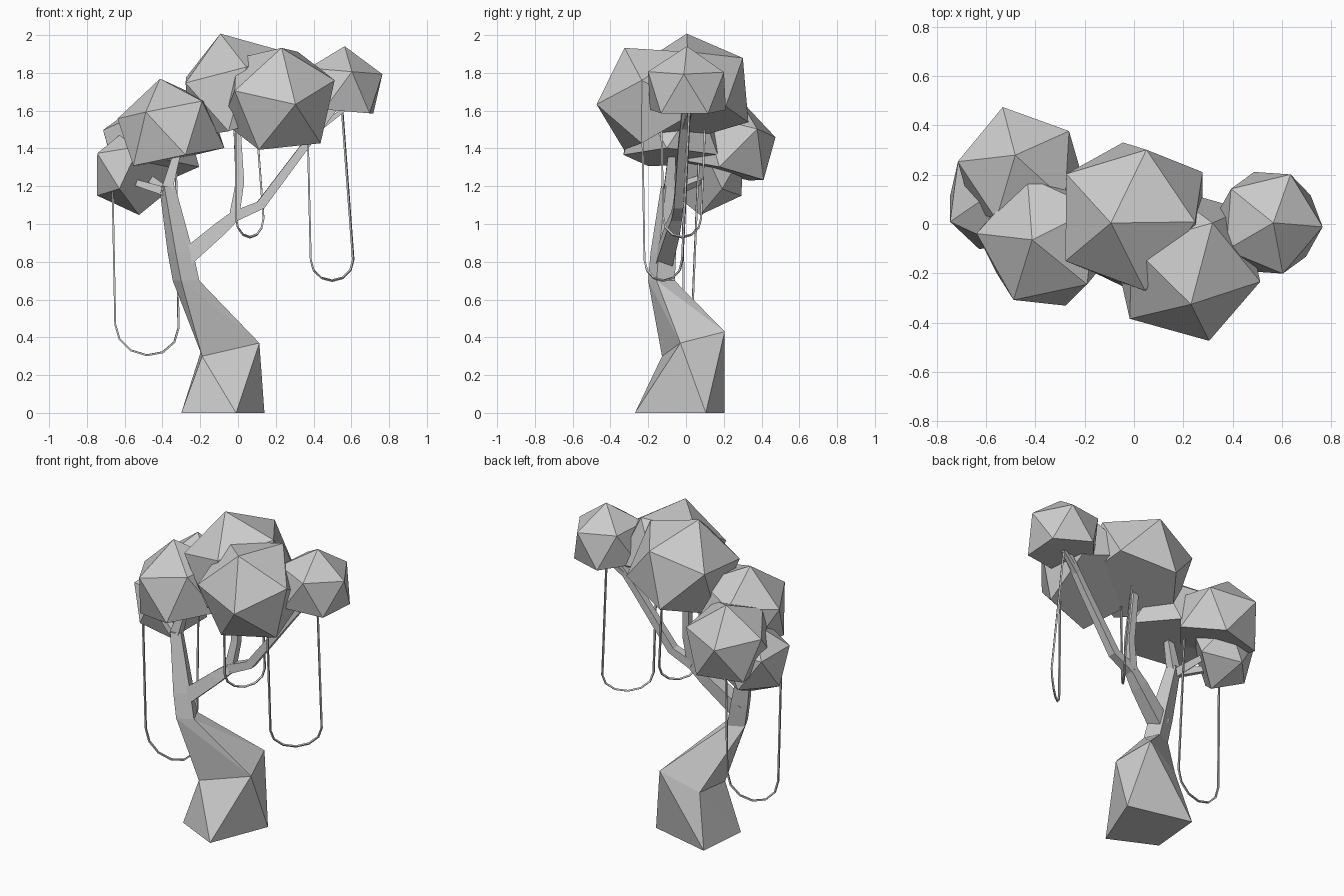
import bpy
import bmesh
from math import cos, sin, pi, radians
from mathutils import Vector, Matrix

default_cube = bpy.data.objects.get("Cube")
if default_cube:
    bpy.data.objects.remove(default_cube, do_unlink=True)

# One flat grey for the whole tree
GREY = (0.6, 0.6, 0.6, 1)
grey = bpy.data.materials.new("plain_grey")
grey.use_nodes = True
grey.diffuse_color = GREY
shader = next(n for n in grey.node_tree.nodes if n.type == 'BSDF_PRINCIPLED')
shader.inputs["Base Color"].default_value = GREY


def finish(name, bm):
    """Turn a bmesh into a flat shaded object."""
    bmesh.ops.recalc_face_normals(bm, faces=bm.faces[:])
    mesh = bpy.data.meshes.new(name)
    bm.to_mesh(mesh)
    bm.free()
    mesh.materials.append(grey)
    obj = bpy.data.objects.new(name, mesh)
    bpy.context.collection.objects.link(obj)
    return obj


def loft(name, rings):
    """Bridge rings of equal point count with triangles and cap both ends."""
    bm = bmesh.new()
    loops = [[bm.verts.new(point) for point in ring] for ring in rings]
    for low, high in zip(loops, loops[1:]):
        count = len(low)
        for i in range(count):
            j = (i + 1) % count
            bm.faces.new((low[i], low[j], high[i]))
            bm.faces.new((low[j], high[j], high[i]))
    bm.faces.new(loops[0][::-1])
    bm.faces.new(loops[-1])
    return finish(name, bm)


def tube(name, points, start_radius, end_radius, sides=4):
    """Sweep a tapering polygon along a path without twisting."""
    points = [Vector(p) for p in points]
    last = len(points) - 1
    side = Vector((0, 1, 0))
    rings = []
    for i, centre in enumerate(points):
        along = (points[min(i + 1, last)] - points[max(i - 1, 0)]).normalized()
        side = (side - along * side.dot(along)).normalized()
        other = along.cross(side)
        radius = start_radius + (end_radius - start_radius) * i / last
        angles = [2 * pi * (k + 0.5) / sides for k in range(sides)]
        rings.append([centre + (side * cos(a) + other * sin(a)) * radius for a in angles])
    return loft(name, rings)


def frame(first, second):
    """Orthonormal axes built from two directions."""
    x = first.normalized()
    z = x.cross(second).normalized()
    return Matrix((x, z.cross(x), z)).transposed()


def clump(name, centre, crown, shoulder, radius):
    """Icosahedron with its crown and one neighbour aimed, flat opposite the crown."""
    bm = bmesh.new()
    bmesh.ops.create_icosphere(bm, subdivisions=1, radius=radius)
    top = max(bm.verts, key=lambda v: v.co.z)
    bottom = min(bm.verts, key=lambda v: v.co.z)
    neighbour = top.link_edges[0].other_vert(top)
    turn = frame(Vector(crown), Vector(shoulder)) @ frame(top.co, neighbour.co).transposed()
    bmesh.ops.dissolve_verts(bm, verts=[bottom])
    bmesh.ops.transform(bm, matrix=Matrix.Translation(centre) @ turn.to_4x4(), verts=bm.verts[:])
    return finish(name, bm)


def vine(name, start, start_bend, end_bend, end, depth):
    """Hanging loop: two drops joined by a rounded bottom of the given depth."""
    start_bend, end_bend = Vector(start_bend), Vector(end_bend)
    path = [start]
    steps = 6
    for i in range(steps + 1):
        angle = pi * i / steps
        point = start_bend.lerp(end_bend, (1 - cos(angle)) / 2)
        point.z -= depth * sin(angle)
        path.append(point)
    path.append(end)
    return tube(name, path, 0.007, 0.007)


# Trunk: wide leaning foot, then narrowing square sections
def section(x, y, z, radius):
    return [(x + radius * cos(radians(a)), y + radius * sin(radians(a)), z)
            for a in (-20, 70, 160, 250)]


foot = [(-.01, -.27, 0), (.14, .105, 0), (-.27, .205, 0), (-.3, -.13, 0)]
knee = [(.113, -.03, .37), (.045, .205, .43), (-.195, .14, .33), (-.19, -.127, .3)]
loft("trunk", [foot, knee,
               section(-.275, -.13, .7, .075),
               section(-.305, -.12, .85, .072),
               section(-.375, -.09, 1.2, .045)])

# Branches
fork = (-.38, -.09, 1.17)
elbow = (-.02, -.05, 1.04)
tube("main_branch", [(-.3, -.12, .8), (-.1, -.07, .97), elbow], .065, .04)
tube("centre_branch", [elbow, (.01, -.03, 1.22), (-.01, 0, 1.6)], .038, .025)
tube("left_branch", [elbow, (.12, -.04, 1.1), (.36, -.02, 1.42), (.52, 0, 1.63)], .04, .025)
tube("left_twig", [(.42, -.01, 1.5), (.58, .03, 1.62)], .022, .015)
tube("right_front_branch", [fork, (-.31, -.07, 1.42)], .042, .025)
tube("right_back_branch", [fork, (-.5, .17, 1.27)], .035, .02)
tube("right_low_branch", [fork, (-.61, .04, 1.24)], .032, .02)

# Foliage: centre, crown direction, shoulder direction, radius
clump("centre_foliage", (0, .03, 1.685), (-.09, -.025, .31), (.05, .26, .18), .337)
clump("front_foliage", (.214, -.162, 1.652), (.018, -.175, .3), (.277, -.96, -.04), .325)
clump("left_foliage", (.545, .005, 1.705), (.02, 0, .24), (.2, -.015, .09), .237)
clump("right_front_foliage", (-.355, -.07, 1.48), (-.2, .02, 1), (-.27, .03, .08), .295)
clump("right_back_foliage", (-.46, .215, 1.4), (-.02, .06, .25), (-.07, .25, .09), .275)
clump("right_low_foliage", (-.55, .1, 1.28), (-.16, .15, .07), (-.2, 0, -.15), .235)

# Hanging vines
vine("right_vine", (-.665, -.02, 1.25), (-.65, -.01, .47), (-.315, .03, .45),
     (-.33, .07, 1.4), .155)
vine("centre_vine", (-.01, -.13, 1.5), (-.01, -.12, 1.03), (.135, .08, 1.03),
     (.1, .1, 1.5), .1)
vine("left_vine", (.37, -.23, 1.45), (.385, -.22, .81), (.61, -.02, .81),
     (.55, .02, 1.62), .11)
